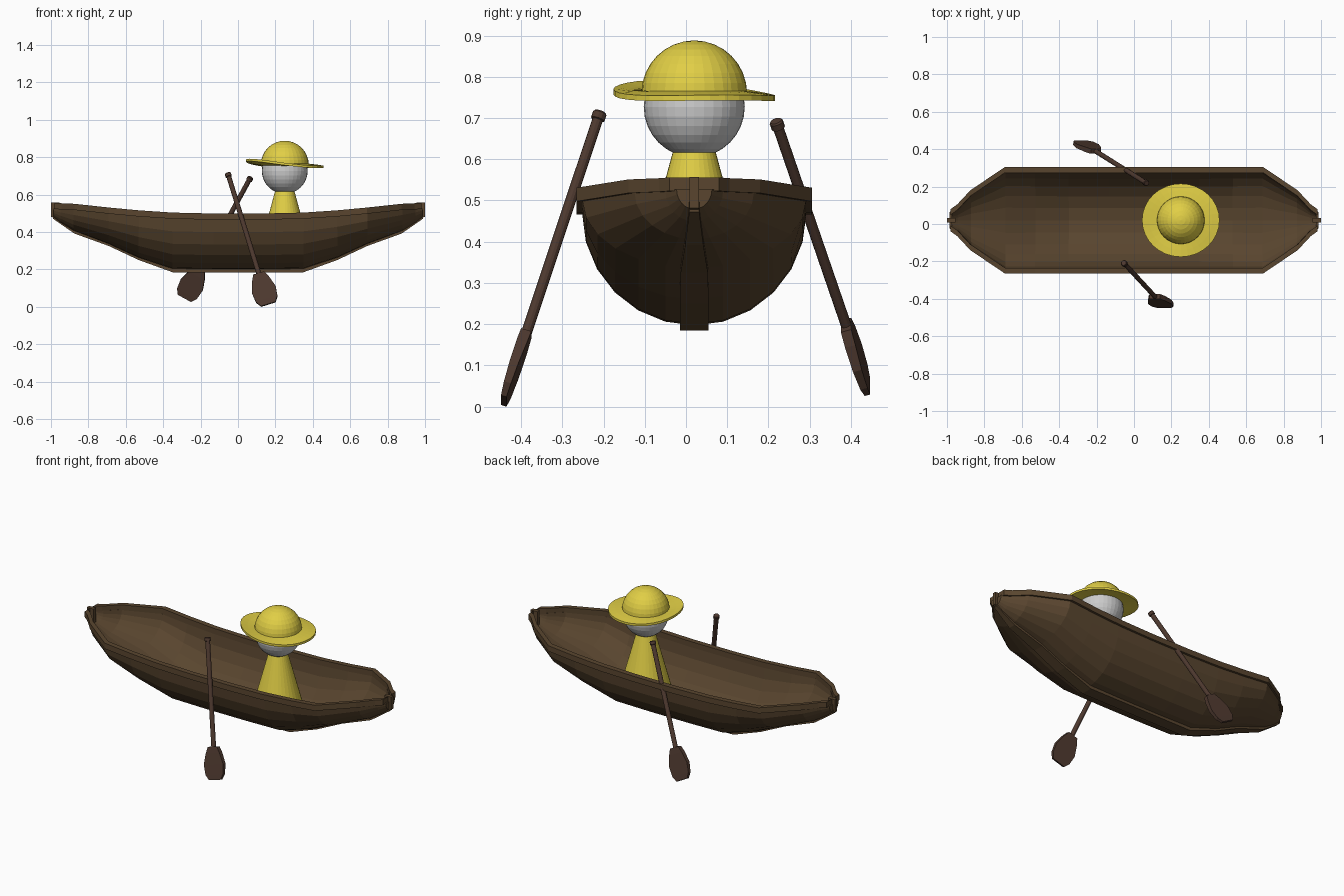
import bpy, bmesh
from math import sin, cos, pi, radians
from mathutils import Vector

if "Cube" in bpy.data.objects:
    bpy.data.objects.remove(bpy.data.objects["Cube"])

CY = 0.02  # centre line of the boat


def mat(name, rgb):
    m = bpy.data.materials.new(name)
    m.diffuse_color = (*rgb, 1)
    m.use_nodes = True
    m.node_tree.nodes["Principled BSDF"].inputs["Base Color"].default_value = m.diffuse_color
    return m


WOOD = mat("hull_wood", (0.10, 0.06, 0.028))
OARWOOD = mat("oar_wood", (0.075, 0.04, 0.028))
YELLOW = mat("yellow", (0.75, 0.62, 0.06))


def loft(name, rings, material=None, closed=True, caps=True, loop=False):
    """Skin a list of equal-length point rings."""
    bm = bmesh.new()
    vs = [[bm.verts.new(p) for p in r] for r in rings]
    n = len(rings[0])
    for i in range(len(vs) if loop else len(vs) - 1):
        a, b = vs[i], vs[(i + 1) % len(vs)]
        for j in range(n if closed else n - 1):
            k = (j + 1) % n
            bm.faces.new((a[j], a[k], b[k], b[j]))
    if caps and not loop:
        bm.faces.new(vs[0])
        bm.faces.new(vs[-1])
    bmesh.ops.recalc_face_normals(bm, faces=bm.faces)
    me = bpy.data.meshes.new(name)
    bm.to_mesh(me)
    bm.free()
    ob = bpy.data.objects.new(name, me)
    bpy.context.collection.objects.link(ob)
    if material:
        me.materials.append(material)
    return ob


def both_ends(half):
    """Mirror stations (x first) to the negative end."""
    return [(-s[0], *s[1:]) for s in reversed(half)] + list(half)


# stations: x, half width, bottom z, rim z
stations = both_ends([(0.13, 0.27, 0.197, 0.47), (0.35, 0.27, 0.20, 0.475),
                      (0.53, 0.27, 0.26, 0.487), (0.69, 0.27, 0.335, 0.502),
                      (0.875, 0.145, 0.405, 0.522), (0.945, 0.07, 0.448, 0.525),
                      (0.98, 0.045, 0.475, 0.527)])

# hull shell
rings = []
for x, w, b, r in stations:
    angles = [radians(-90 + 15 * i) for i in range(13)]
    rings.append([(x, CY + (w - 0.006) * sin(t), r - (r - b - 0.008) * cos(t)) for t in angles])
hull = loft("hull", rings, WOOD, closed=False)
sol = hull.modifiers.new("thickness", "SOLIDIFY")
sol.thickness = 0.016
sol.offset = 0

# gunwale running round the rim
rim = [(x, s * w, r, s) for s, sts in ((1, stations), (-1, stations[::-1])) for x, w, b, r in sts]
loft("gunwale", [[(x, CY + y + s * o, r + h) for o, h in
                  ((0.015, -0.004), (0.015, 0.029), (-0.016, 0.029), (-0.016, -0.004))]
                 for x, y, r, s in rim], WOOD, loop=True)

# keel strip and end posts
keel = both_ends([(0.35, 0.035, 0.185), (0.53, 0.035, 0.25), (0.69, 0.033, 0.325),
                  (0.875, 0.022, 0.392), (0.99, 0.012, 0.472)])
loft("keel", [[(x, CY - w, z), (x, CY + w, z), (x, CY + w, z + 0.025), (x, CY - w, z + 0.025)]
              for x, w, z in keel], WOOD)
for side, label in ((-1, "left"), (1, "right")):
    loft(label + "_end_post",
         [[(side * x, CY - 0.011, z), (side * x, CY + 0.011, z),
           (side * x, CY + 0.011, 0.557), (side * x, CY - 0.011, 0.557)]
          for x, z in ((0.955, 0.465), (1.0, 0.482))], WOOD)


# seated figure
def circle(r, z, n=32):
    return [(0.25 + r * cos(2 * pi * i / n), CY + r * sin(2 * pi * i / n), z) for i in range(n)]


loft("body", [circle(0.145, 0.275), circle(0.05, 0.625)], YELLOW)
bpy.ops.mesh.primitive_uv_sphere_add(segments=32, ring_count=16, radius=0.1225,
                                     location=(0.25, CY, 0.727))
bpy.context.object.name = "head"

# hat crown and wavy brim
loft("hat_crown", [circle(0.128 * cos(a * pi / 16), 0.76 + 0.128 * sin(a * pi / 16))
                   for a in (0, 1, 2, 3, 4, 5, 6, 7, 7.9)], YELLOW)
brim = []
for i in range(32):
    t = 2 * pi * i / 32
    u = t - radians(205)
    wave = 0.018 * cos(u) + 0.007 * cos(2 * u)
    ring = []
    for r, k, h in ((0.115, 0, -0.006), (0.165, 0.5, -0.006), (0.203, 1, -0.006),
                    (0.203, 1, 0.007), (0.165, 0.5, 0.007), (0.115, 0, 0.007)):
        ring.append((0.25 + r * 1.02 * cos(t), CY + r * 0.965 * sin(t), 0.76 + k * wave + h))
    brim.append(ring)
loft("hat_brim", brim, YELLOW, loop=True)


# oars
def oar(name, top, tip):
    top, tip = Vector(top), Vector(tip)
    d = (tip - top).normalized()
    w = d.cross(Vector((0, 1, 0))).normalized()
    n = w.cross(d)
    length = (tip - top).length
    joint = length - 0.175

    def disc(s, r):
        return [top + d * s + (w * cos(pi * i / 6) + n * sin(pi * i / 6)) * r for i in range(12)]

    loft(name + "_shaft", [disc(0, 0.014), disc(0.004, 0.017), disc(0.02, 0.017), disc(0.022, 0.013),
                           disc(joint + 0.02, 0.013)], OARWOOD)
    blade = [(joint - 0.005, 0.03, 0.013), (joint + 0.03, 0.047, 0.013), (joint + 0.09, 0.066, 0.011),
             (joint + 0.145, 0.06, 0.009), (length, 0.04, 0.007)]
    loft(name + "_blade", [[top + d * s + w * (a * hw) + n * (b * ht)
                            for a, b in ((-1, -1), (1, -1), (1, 1), (-1, 1))]
                           for s, hw, ht in blade], OARWOOD)


oar("front_oar", (-0.055, -0.208, 0.715), (0.162, -0.442, 0.014))
oar("back_oar", (0.068, 0.218, 0.693), (-0.286, 0.44, 0.047))
